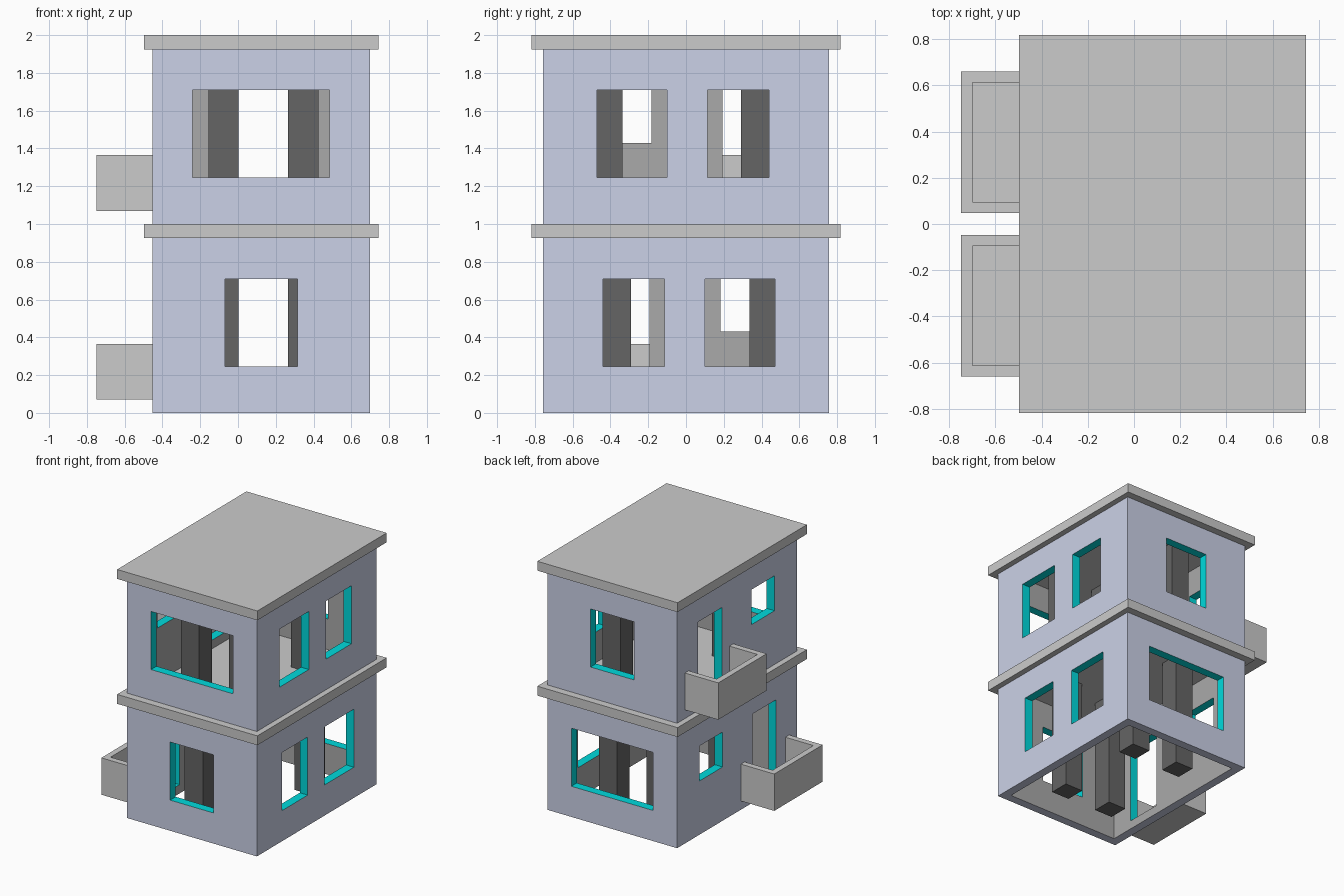
import bpy, bmesh
from mathutils import Vector

if "Cube" in bpy.data.objects:
    bpy.data.objects.remove(bpy.data.objects["Cube"])

X0, X1, Y, T = -0.452, 0.698, 0.758, 0.07   # outer wall planes, wall thickness
WALL_H, STOREY = 0.925, 1.0


def material(name, rgb):
    m = bpy.data.materials.new(name)
    m.diffuse_color = (*rgb, 1)
    m.use_nodes = True
    m.node_tree.nodes["Principled BSDF"].inputs["Base Color"].default_value = m.diffuse_color
    return m


PAINT = material("wall_paint", (0.6, 0.64, 0.8))
INSIDE = material("inner_plaster", (0.4, 0.4, 0.4))
REVEAL = material("reveal_teal", (0.0, 0.7, 0.72))
DARK = material("column_dark", (0.13, 0.13, 0.13))


def boxes(name, items, mat=None):
    """One object out of several (x0, x1, y0, y1, z0, z1) boxes."""
    bm = bmesh.new()
    for x0, x1, y0, y1, z0, z1 in items:
        made = bmesh.ops.create_cube(bm, size=1)["verts"]
        size = Vector((abs(x1 - x0), abs(y1 - y0), abs(z1 - z0)))
        mid = Vector((x0 + x1, y0 + y1, z0 + z1)) / 2
        for v in made:
            v.co = mid + v.co * size
    me = bpy.data.meshes.new(name)
    bm.to_mesh(me)
    bm.free()
    ob = bpy.data.objects.new(name, me)
    bpy.context.collection.objects.link(ob)
    if mat:
        me.materials.append(mat)
    return ob


def subtract(ob, cutter):
    """Apply a boolean difference and drop the cutter."""
    cutter.hide_render = True
    mod = ob.modifiers.new("cut", "BOOLEAN")
    mod.operation, mod.solver, mod.object = "DIFFERENCE", "EXACT", cutter
    dg = bpy.context.evaluated_depsgraph_get()
    me = bpy.data.meshes.new_from_object(ob.evaluated_get(dg))
    ob.modifiers.clear()
    ob.data = me
    bpy.data.objects.remove(cutter)


def paint_walls(ob):
    """Outside blue, inside grey, window and door reveals teal."""
    me = ob.data
    me.materials.clear()
    for m in (PAINT, INSIDE, REVEAL):
        me.materials.append(m)
    for p in me.polygons:
        c, n = p.center, p.normal
        e = 1e-3
        outer = (abs(c.x - X0) < e or abs(c.x - X1) < e or abs(abs(c.y) - Y) < e)
        inner = (abs(c.x - X0 - T) < e or abs(c.x - X1 + T) < e
                 or abs(abs(c.y) - Y + T) < e)
        rim = abs(n.z) > 0.9 and (c.z % STOREY < 0.01 or c.z % STOREY > 0.9)
        p.material_index = 0 if outer or rim else 1 if inner else 2


def storey(label, z, s):
    """A floor of the house; s = -1 mirrors the plan front to back."""
    def place(items):
        return [(a, b, s * c, s * d, z + e, z + f) for a, b, c, d, e, f in items]

    # walls with openings
    walls = boxes(label + "_walls", place([(X0, X1, -Y, Y, 0, WALL_H)]))
    subtract(walls, boxes("hollow", place([(X0 + T, X1 - T, T - Y, Y - T, -0.1, 1.1)])))
    lo, hi, m = 0.245, 0.71, 0.05
    left, right = (X0 - m, X0 + T + m), (X1 - T - m, X1 + m)
    subtract(walls, boxes("openings", place([
        (-0.07, 0.315, -Y - m, T - Y + m, lo, hi),      # narrow window
        (-0.24, 0.485, Y - T - m, Y + m, lo, hi),       # wide window
        (*right, -0.44, -0.115, lo, hi),                # side windows
        (*right, 0.10, 0.47, lo, hi),
        (*left, 0.182, 0.475, 0.43, hi),                # high window
        (*left, -0.495, -0.193, 0.07, hi),              # balcony door
    ])))
    paint_walls(walls)

    # four square columns
    boxes(label + "_columns", place([
        (x, x + 0.16, y, y + 0.16, 0, WALL_H)
        for x in (-0.157, 0.265) for y in (-0.45, 0.335)]), DARK)

    # overhanging slab
    boxes(label + "_slab", [(-0.498, 0.744, -0.818, 0.818, z + WALL_H, z + STOREY)])

    # balcony: tray carved out of a block
    bx, y0, y1, t = -0.748, -0.66, -0.048, 0.048
    balcony = boxes(label + "_balcony", place([(bx, X0, y0, y1, 0.07, 0.365)]))
    subtract(balcony, boxes("tray", place([
        (bx + t, X0 + 0.1, y0 + t, y1 - t, 0.115, 0.5)])))


storey("lower", 0.0, 1)
storey("upper", STOREY, -1)
